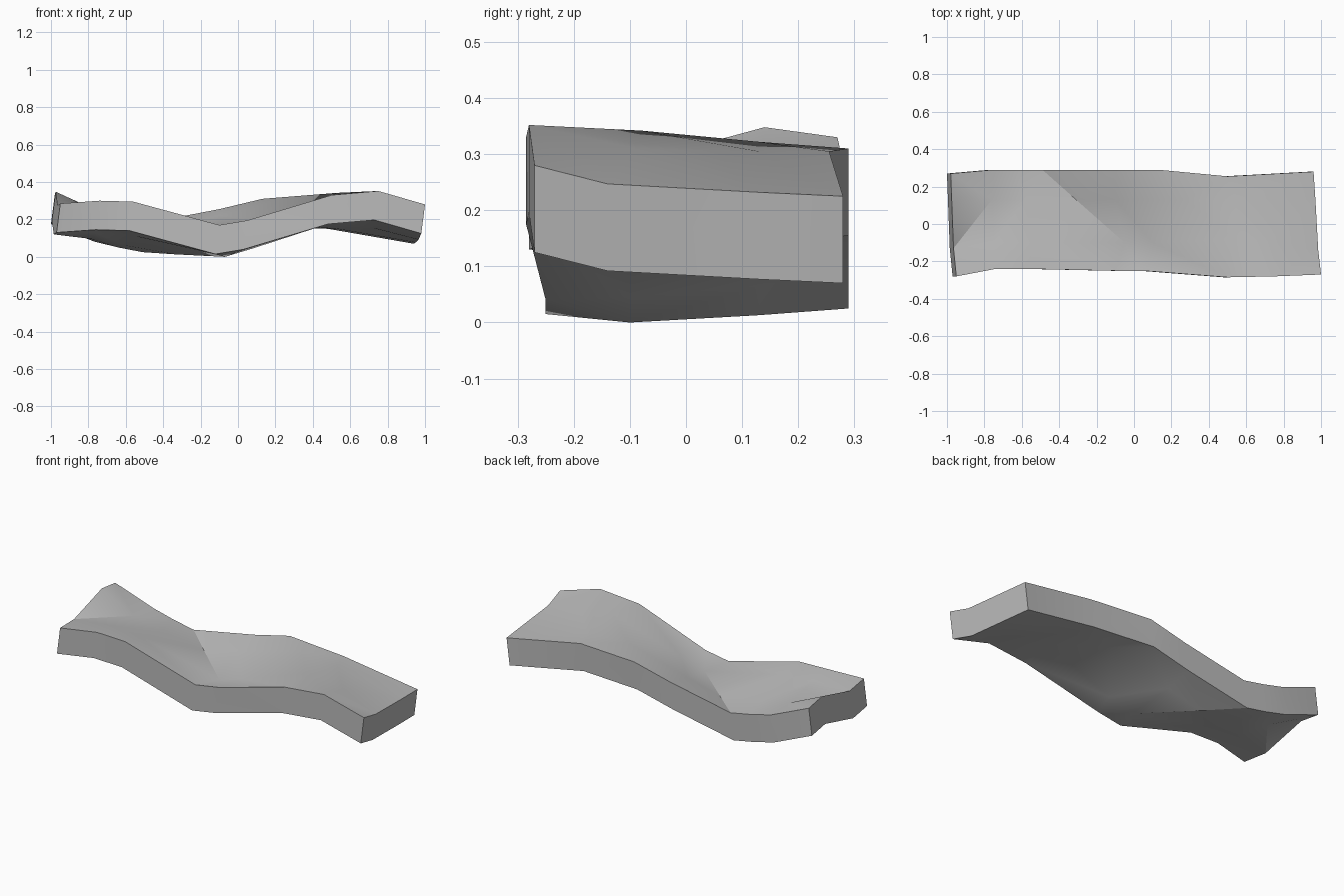
import bpy
import bmesh
import math
from mathutils import Vector

cube = bpy.data.objects.get("Cube")
if cube:
    bpy.data.objects.remove(cube, do_unlink=True)


def make_material(name, value):
    """One flat grey, visible in viewport and render."""
    material = bpy.data.materials.new(name)
    material.use_nodes = True
    colour = (value, value, value, 1.0)
    material.diffuse_color = colour
    shader = next(n for n in material.node_tree.nodes if n.type == 'BSDF_PRINCIPLED')
    shader.inputs["Base Color"].default_value = colour
    return material


# Cross-sections of the warped top, right to left; each runs front to back
sections = [
    [(-.95, -.28, .285), (-.965, -.13, .275), (-.975, .14, .348), (-.98, .27, .33)],
    [(-.74, -.24, .30), (-.75, -.1, .285), (-.76, .13, .25), (-.75, .29, .237)],
    [(-.56, -.24, .295), (-.55, -.1, .27), (-.58, .13, .215), (-.62, .29, .205)],
    [(-.1, -.25, .17), (-.05, -.1, .155), (-.31, .13, .168), (-.49, .29, .18)],
    [(.05, -.25, .195), (.1, -.1, .20), (-.1, .13, .22), (-.1, .29, .255)],
    [(.5, -.285, .33), (.53, -.08, .342), (.28, .13, .322), (.13, .29, .31)],
    [(.75, -.28, .352), (.74, -.09, .31), (.55, .13, .305), (.5, .255, .305)],
    [(1, -.27, .28), (.985, -.14, .247), (.97, .13, .232), (.96, .28, .225)],
]
slab_drop = Vector((-.02, 0, -.155))


def add_sheet(bm, offset):
    """Skin the cross-sections, shifted by an offset."""
    grid = [[bm.verts.new(Vector(point) + offset) for point in row] for row in sections]
    for near, far in zip(grid, grid[1:]):
        for a, b, c, d in zip(near, far, far[1:], near[1:]):
            bm.faces.new((a, b, c, d))
    return grid


def outline(grid):
    """Walk round the rim of a sheet."""
    front = [row[0] for row in grid]
    back = [row[-1] for row in grid]
    return front + grid[-1][1:-1] + back[::-1] + grid[0][-2:0:-1]


# Wavy slab: top sheet, underside and the wall joining their rims
bm = bmesh.new()
top_rim = outline(add_sheet(bm, Vector()))
base_rim = outline(add_sheet(bm, slab_drop))
for i, vert in enumerate(top_rim):
    bm.faces.new((vert, top_rim[i - 1], base_rim[i - 1], base_rim[i]))
bmesh.ops.recalc_face_normals(bm, faces=bm.faces[:])
bmesh.ops.triangulate(bm, faces=bm.faces[:], quad_method='SHORT_EDGE')

mesh = bpy.data.meshes.new("wavy_slab")
bm.to_mesh(mesh)
bm.free()
mesh.materials.append(make_material("stone grey", .5))
slab = bpy.data.objects.new("wavy_slab", mesh)
bpy.context.collection.objects.link(slab)

# Soft folds, crisp rim
bpy.ops.object.select_all(action='DESELECT')
slab.select_set(True)
bpy.context.view_layer.objects.active = slab
bpy.ops.object.shade_smooth_by_angle(angle=math.radians(30))
